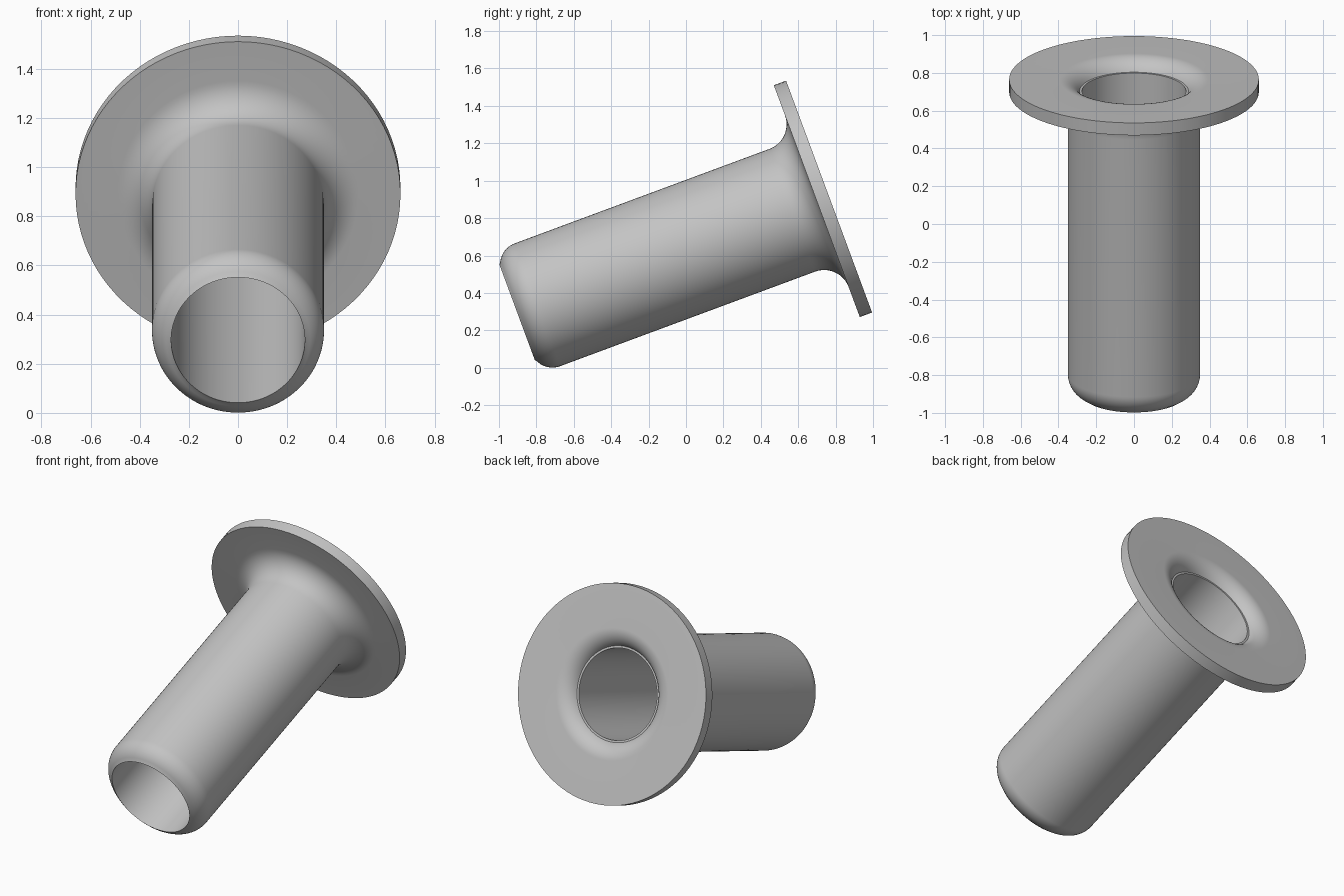
import bpy, bmesh
from math import sin, cos, pi, radians
from mathutils import Matrix

cube = bpy.data.objects.get("Cube")
if cube:
    bpy.data.objects.remove(cube)

STEPS = 96


def arc(s, r, radius, start, end, count=12):
    """Arc points as (axial, radial); angle zero points along the axis."""
    angles = [radians(start + (end - start) * i / count) for i in range(count + 1)]
    return [(s + radius * cos(a), r + radius * sin(a)) for a in angles]


# Closed wall section of the flanged sleeve, from bore to rim and back
profile = [(-0.065, 0.272), (-1.779, 0.272)]
profile += arc(-1.663, 0.23, 0.12, 160, 90)[1:]      # rounded front lip
profile += arc(-0.21, 0.49, 0.14, -90, 0)            # fillet under the flange
profile += [(-0.07, 0.661), (0, 0.661)]              # flange rim
profile += arc(-0.12, 0.395, 0.12, 0, -63)           # flared mouth
profile[0] = (profile[-1][0], 0.275)                 # narrow step into the bore

# Revolve the section around the y axis
bm = bmesh.new()
rings = []
for i in range(STEPS):
    a = 2 * pi * i / STEPS
    rings.append([bm.verts.new((r * cos(a), s, r * sin(a))) for s, r in profile])
for i, ring in enumerate(rings):
    following = rings[(i + 1) % STEPS]
    for j in range(len(profile)):
        k = (j + 1) % len(profile)
        bm.faces.new((ring[j], ring[k], following[k], following[j]))
bmesh.ops.recalc_face_normals(bm, faces=bm.faces)

# Tilt the sleeve so its front end rests on the ground
bm.transform(Matrix.Translation((0, 0.765, 0.915)) @ Matrix.Rotation(radians(20.35), 4, 'X'))
mesh = bpy.data.meshes.new("flanged_sleeve")
bm.to_mesh(mesh)
bm.free()
sleeve = bpy.data.objects.new("flanged_sleeve", mesh)
bpy.context.collection.objects.link(sleeve)

# Plain grey material
grey = bpy.data.materials.new("plain_grey")
grey.use_nodes = True
colour = (0.55, 0.55, 0.55, 1)
grey.diffuse_color = colour
grey.node_tree.nodes["Principled BSDF"].inputs["Base Color"].default_value = colour
mesh.materials.append(grey)

# Smooth shading with crisp rims
bpy.ops.object.select_all(action='DESELECT')
sleeve.select_set(True)
bpy.context.view_layer.objects.active = sleeve
bpy.ops.object.shade_smooth_by_angle(angle=radians(30))
